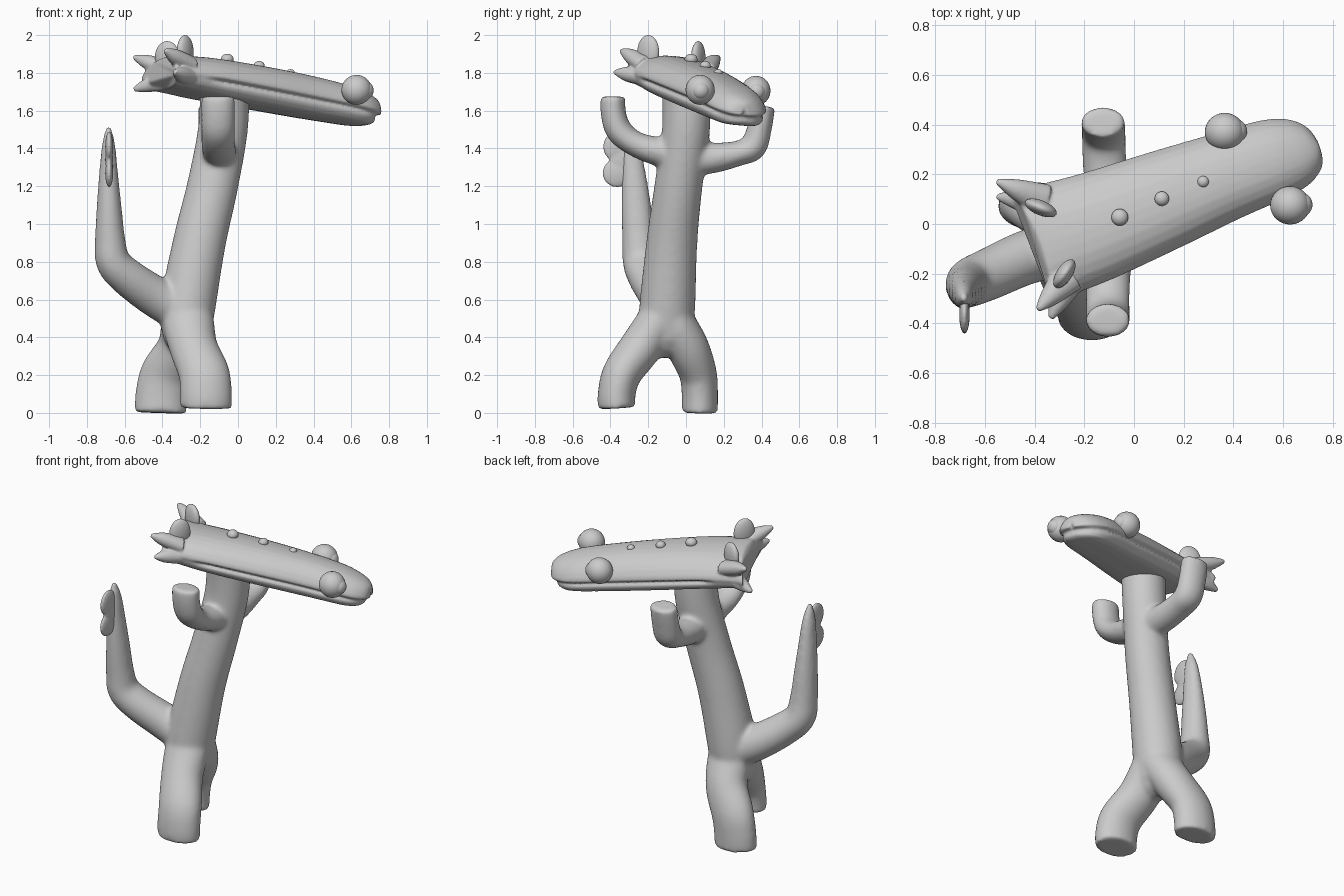
import bpy, bmesh, math
from mathutils import Vector, Matrix

cube = bpy.data.objects.get("Cube")
if cube:
    bpy.data.objects.remove(cube)

clay = bpy.data.materials.new("grey_clay")
clay.use_nodes = True
clay.diffuse_color = (0.6, 0.6, 0.6, 1)
clay.node_tree.nodes["Principled BSDF"].inputs["Base Color"].default_value = (0.6, 0.6, 0.6, 1)


def finish(name, bm):
    bmesh.ops.recalc_face_normals(bm, faces=bm.faces)
    for f in bm.faces:
        f.smooth = True
    me = bpy.data.meshes.new(name)
    bm.to_mesh(me)
    bm.free()
    me.materials.append(clay)
    ob = bpy.data.objects.new(name, me)
    bpy.context.collection.objects.link(ob)
    return ob


def fuse(ob, voxel, rounds):
    rm = ob.modifiers.new("fuse", 'REMESH')
    rm.mode = 'VOXEL'
    rm.voxel_size = voxel
    rm.use_smooth_shade = True
    sm = ob.modifiers.new("soften", 'SMOOTH')
    sm.factor = 0.5
    sm.iterations = rounds


def bridge(bm, rings):
    """Skin a list of vertex rings and cap both ends."""
    n = len(rings[0])
    for a, b in zip(rings, rings[1:]):
        for i in range(n):
            j = (i + 1) % n
            bm.faces.new((a[i], a[j], b[j], b[i]))
    bm.faces.new(rings[0])
    bm.faces.new(rings[-1])


def spline(points, steps=6):
    """Catmull-Rom through tuples of any length."""
    pts = [Vector(p) for p in points]
    out = []
    for i in range(len(pts) - 1):
        p0, p1, p2 = pts[max(i - 1, 0)], pts[i], pts[i + 1]
        p3 = pts[min(i + 2, len(pts) - 1)]
        for k in range(steps):
            t = k / steps
            out.append(0.5 * (2 * p1 + (p2 - p0) * t + (2 * p0 - 5 * p1 + 4 * p2 - p3) * t * t
                              + (3 * p1 - p0 - 3 * p2 + p3) * t ** 3))
    return out + [pts[-1]]


def tube(bm, points, side, n=32):
    """Path of (x, y, z, half width along side, half width across)."""
    path = spline(points)
    rings = []
    for i, p in enumerate(path):
        t = (path[min(i + 1, len(path) - 1)] - path[max(i - 1, 0)])[:3]
        t = Vector(t).normalized()
        s = Vector(side)
        s = (s - t * s.dot(t)).normalized()
        c = t.cross(s)
        rings.append([bm.verts.new(Vector(p[:3]) + s * p[3] * math.cos(a) + c * p[4] * math.sin(a))
                      for a in (k * math.tau / n for k in range(n))])
    bridge(bm, rings)


def ellipsoid(bm, centre, size, turn=0.0):
    m = Matrix.Translation(centre) @ Matrix.Rotation(turn, 4, 'Z') @ Matrix.Diagonal((*size, 1))
    bmesh.ops.create_uvsphere(bm, u_segments=32, v_segments=20, radius=1, matrix=m)


# Torso, legs, arms and tail, fused into one soft skin
bm = bmesh.new()
X, Y = (1, 0, 0), (0, 1, 0)
tube(bm, [(-.27, -.115, .38, .12, .14), (-.267, -.1, .55, .146, .148), (-.205, -.075, .9, .14, .135),
          (-.135, -.04, 1.2, .135, .127), (-.08, 0, 1.5, .132, .127), (-.07, 0, 1.74, .132, .13)], X)
ellipsoid(bm, (-.27, -.125, .415), (.12, .13, .125))
tube(bm, [(-.265, -.1, .62, .11, .1), (-.262, -.155, .48, .135, .11), (-.235, -.242, .345, .128, .112),
          (-.18, -.338, .21, .135, .104), (-.17, -.367, .1, .138, .1), (-.17, -.366, .025, .138, .1)], X)
tube(bm, [(-.26, -.1, .62, .11, .1), (-.27, -.06, .48, .135, .11), (-.3, .01, .345, .128, .112),
          (-.38, .063, .21, .135, .1), (-.405, .073, .1, .138, .096), (-.41, .072, 0, .138, .096)], X)
tube(bm, [(-.1, 0, 1.36, .09, .09), (-.1, -.15, 1.385, .09, .077), (-.105, -.27, 1.425, .089, .067),
          (-.105, -.355, 1.495, .089, .07), (-.105, -.385, 1.59, .089, .067), (-.105, -.387, 1.675, .089, .067)], X)
tube(bm, [(-.1, 0, 1.34, .09, .09), (-.11, .15, 1.35, .09, .08), (-.12, .28, 1.375, .089, .067),
          (-.122, .355, 1.41, .089, .072), (-.124, .39, 1.51, .089, .065), (-.125, .41, 1.625, .089, .063)], X)
tube(bm, [(-.25, -.09, .52, .12, .12), (-.42, -.13, .605, .11, .11), (-.58, -.2, .715, .105, .1),
          (-.66, -.235, .8, .1, .092), (-.677, -.25, .92, .088, .08), (-.682, -.262, 1.08, .08, .067),
          (-.685, -.275, 1.25, .066, .052), (-.685, -.29, 1.42, .047, .035), (-.685, -.3, 1.515, .016, .014)], Y)
fuse(finish("body", bm), 0.012, 14)

# Head frame: long axis, sideways axis and a slight roll
ORIGIN = Vector((.13, .10, 0))
FWD, LAT = Vector((.933, .36, 0)), Vector((-.36, .933, 0))
ROLL = 0.08


def on_head(u, n, z):
    return ORIGIN + FWD * u + LAT * n + Vector((0, 0, z - ROLL * n))


# Half profile from crown to chin: sideways share, height share, lip notch
PROFILE = [(0, 1, 0), (.2, .99, 0), (.4, .96, 0), (.58, .9, 0), (.75, .81, 0), (.88, .69, 0),
           (.97, .56, 0), (1, .47, 0), (1, .425, .01), (.99, .395, .06), (.98, .365, .11),
           (.97, .335, .11), (.97, .305, .06), (.96, .27, .02), (.92, .18, .01), (.8, .07, 0),
           (.6, .02, 0), (.3, 0, 0), (0, 0, 0)]
# Stations: along, sideways centre, half width, chin height, crown height
STATIONS = [(-.585, .022, .255, 1.715, 1.888), (-.5, .012, .235, 1.698, 1.89), (-.3, 0, .222, 1.658, 1.877),
            (0, 0, .201, 1.605, 1.833), (.25, 0, .18, 1.563, 1.787), (.45, -.004, .166, 1.533, 1.74),
            (.55, -.01, .145, 1.522, 1.705), (.61, -.015, .11, 1.522, 1.675),
            (.64, -.02, .07, 1.53, 1.65), (.652, -.02, .02, 1.54, 1.63)]
bm = bmesh.new()
rings = []
for u, c, w, lo, hi in spline(STATIONS, 10):
    open_mouth = min(max((u + .4) / .1, 0), 1)
    nose = min(max((u - .4) / .25, 0), 1)
    hollow = min(max((-.4 - u) / .18, 0), 1) * .05
    loop = [(a, b, g, 1) for a, b, g in PROFILE] + [(a, b, g, -1) for a, b, g in PROFILE[-2:0:-1]]
    rings.append([bm.verts.new(on_head(u - (.035 * nose if b < .35 else 0) + hollow * (1 - a * a),
                                       c + s * w * (a - g * open_mouth),
                                       lo + (hi - lo) * b)) for a, b, g, s in loop])
bridge(bm, rings)

# Frill spikes flaring from the rear corners
for base, tip in [((-.48, -.15, 1.83), (-.387, -.345, 1.92)), ((-.47, -.15, 1.765), (-.335, -.38, 1.805)),
                  ((-.46, .17, 1.825), (-.552, .172, 1.885)), ((-.46, .16, 1.785), (-.552, .11, 1.712))]:
    a, b = on_head(*base), Vector(tip)
    m = a.lerp(b, .6)
    tube(bm, [(*a, .05, .07), (*m, .04, .042), (*b, .012, .012)], (0, 0, 1), 16)
fuse(finish("head", bm), 0.0065, 8)

# Ears, standing as flattened leaves
for name, centre, size, turn in [("right_ear", (-.28, -.2, 1.91), (.066, .032, .09), math.radians(57)),
                                 ("left_ear", (-.375, .065, 1.885), (.068, .03, .083), math.radians(-22))]:
    bm = bmesh.new()
    ellipsoid(bm, centre, size, turn)
    finish(name, bm)

# Eyes with bulging pupils
for name, x, y, z in [("right_eye", .628, .075, 1.71), ("left_eye", .365, .37, 1.705)]:
    bm = bmesh.new()
    ellipsoid(bm, (x, y, z), (.08, .077, .079))
    finish(name, bm)
    bm = bmesh.new()
    ellipsoid(bm, (x + .045, y + .003, z - .003), (.045, .048, .048))
    finish(name + "_pupil", bm)

# Row of bumps down the crown
for i, (x, y, z, r) in enumerate([(-.057, .027, 1.872, .034), (.112, .102, 1.838, .029), (.278, .17, 1.8, .023)]):
    bm = bmesh.new()
    ellipsoid(bm, (x, y, z), (r, r, r * .85))
    finish("crown_bump_%d" % (i + 1), bm)

# Thin two-lobed leaf on the tail
bm = bmesh.new()
ellipsoid(bm, (-.682, -.365, 1.41), (.021, .074, .08))
ellipsoid(bm, (-.682, -.335, 1.34), (.021, .075, .1))
ellipsoid(bm, (-.682, -.365, 1.27), (.021, .077, .075))
fuse(finish("tail_leaf", bm), 0.006, 3)
